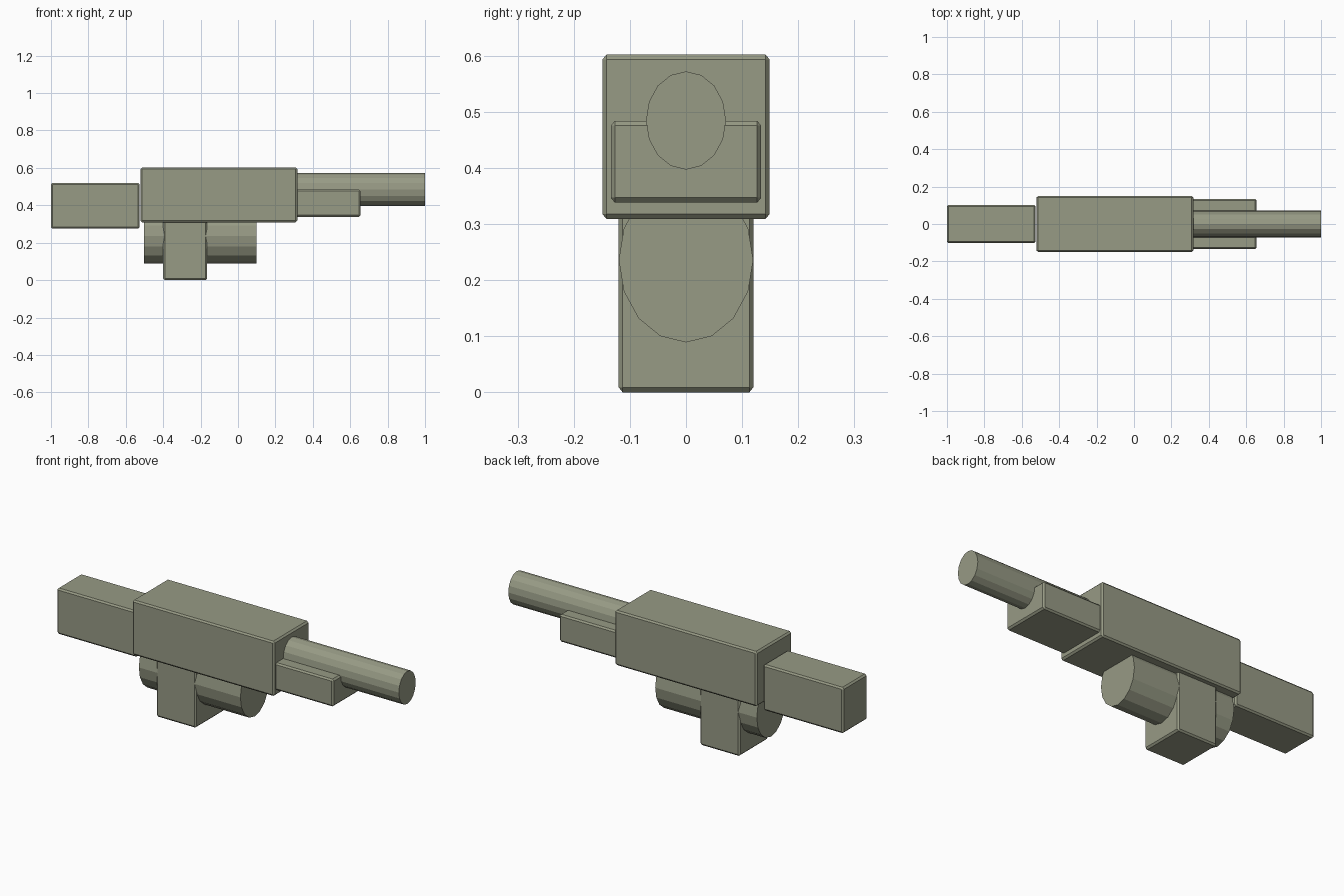
import bpy
from math import radians

if "Cube" in bpy.data.objects:
    bpy.data.objects.remove(bpy.data.objects["Cube"])

SQUASH = 0.815   # all parts are narrowed in y, so the tubes are oval
BEVEL = 0.0088

olive = bpy.data.materials.new("olive_grey")
olive.diffuse_color = (0.31, 0.325, 0.235, 1)
olive.use_nodes = True
olive.node_tree.nodes["Principled BSDF"].inputs["Base Color"].default_value = olive.diffuse_color


def finish(ob, name):
    ob.name = name
    ob.data.materials.append(olive)
    ob.scale.y = SQUASH
    return ob


def block(name, x, half_width, z):
    """Chamfered box spanning x and z ranges, centred on y."""
    bpy.ops.mesh.primitive_cube_add(size=1)
    ob = bpy.context.object
    ob.scale = (x[1] - x[0], 2 * half_width / SQUASH, z[1] - z[0])
    bpy.ops.object.transform_apply(location=False, rotation=False, scale=True)
    ob.location = ((x[0] + x[1]) / 2, 0, (z[0] + z[1]) / 2)
    mod = ob.modifiers.new("chamfer", "BEVEL")
    mod.width = BEVEL
    mod.segments = 1
    return finish(ob, name)


def tube(name, x, z, radius):
    """Sixteen-sided rod lying along x."""
    bpy.ops.mesh.primitive_cylinder_add(vertices=16, radius=radius, depth=x[1] - x[0],
                                        rotation=(0, radians(90), 0))
    ob = bpy.context.object
    bpy.ops.object.transform_apply(location=False, rotation=True, scale=False)
    ob.location = ((x[0] + x[1]) / 2, 0, z)
    return finish(ob, name)


# Main housing and rear stock
block("receiver", (-0.522, 0.317), 0.149, (0.309, 0.602))
block("stock", (-1.0, -0.526), 0.102, (0.275, 0.52))

# Front: barrel resting in its guard
tube("barrel", (0.20, 1.0), 0.4845, 0.0875)
block("barrel_guard", (0.24, 0.656), 0.134, (0.338, 0.484))

# Underside: drum with the grip crossing it
tube("drum", (-0.502, 0.098), 0.236, 0.147)
block("grip", (-0.40, -0.165), 0.12, (0.0, 0.335))
